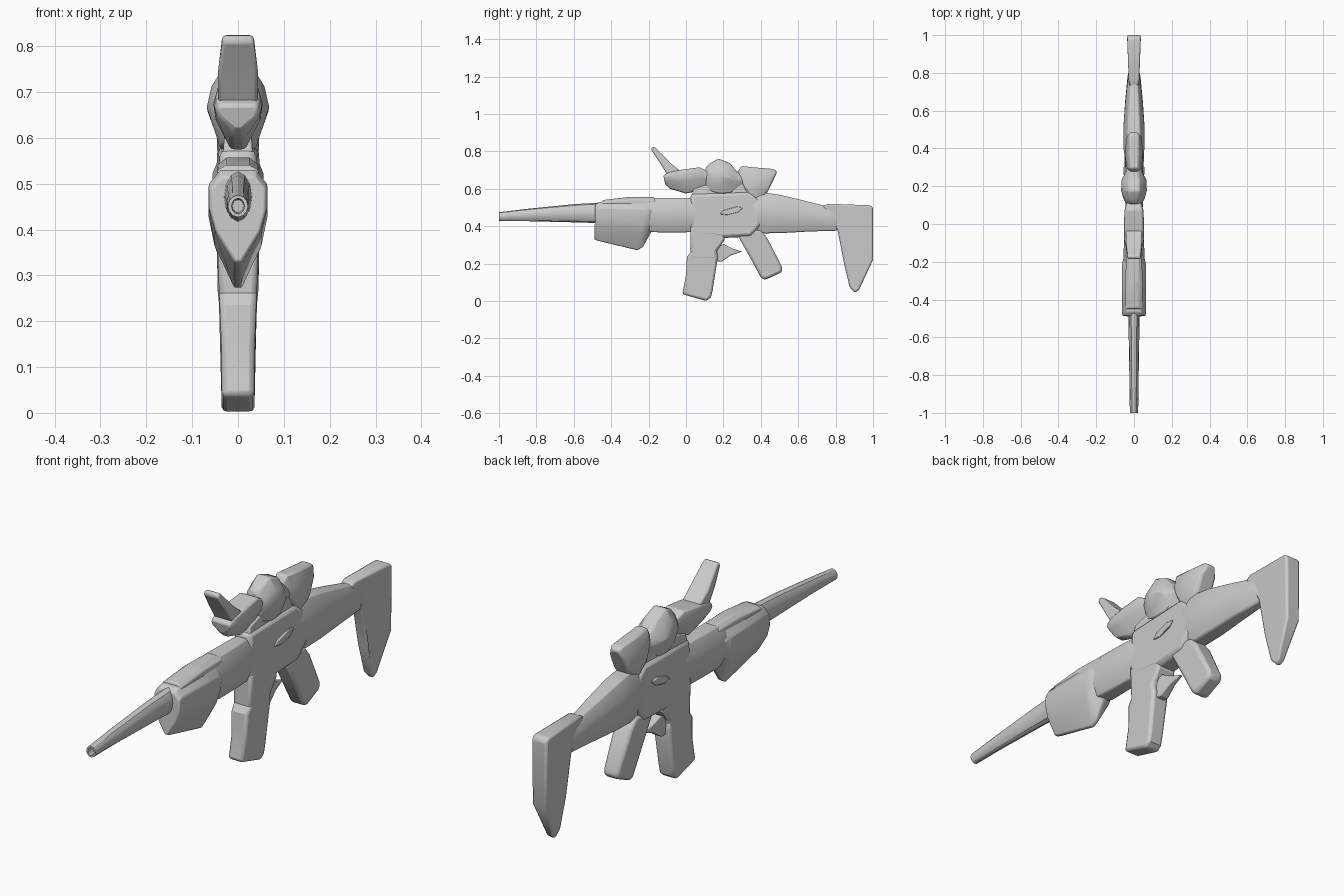
import bpy, bmesh, math


def finish(name, bm, bevel=0):
    bmesh.ops.recalc_face_normals(bm, faces=bm.faces)
    me = bpy.data.meshes.new(name)
    bm.to_mesh(me)
    bm.free()
    ob = bpy.data.objects.new(name, me)
    bpy.context.collection.objects.link(ob)
    if bevel:
        m = ob.modifiers.new("bevel", 'BEVEL')
        m.width = bevel
        m.segments = 2
        m.limit_method = 'ANGLE'
        m.angle_limit = math.radians(35)
    return ob


def slab(name, pts, bevel=0.012):
    """Side profile of (y, z, half width) points, thickened both ways in x."""
    bm = bmesh.new()
    sides = [[bm.verts.new((s * w, y, z)) for y, z, w in pts] for s in (-1, 1)]
    for side in sides:
        bm.faces.new(side)
    n = len(pts)
    for i in range(n):
        j = (i + 1) % n
        bm.faces.new((sides[0][i], sides[0][j], sides[1][j], sides[1][i]))
    return finish(name, bm, bevel)


def loft(name, section, stations, bevel=0):
    """Skin a section along stations (y bottom, y top, z bottom, z top, half width)."""
    half = section
    ring = half + [(-u, v) for u, v in reversed(half) if u > 0]
    bm = bmesh.new()
    rings = [[bm.verts.new((u * w, y0 + (y1 - y0) * v, z0 + (z1 - z0) * v))
              for u, v in ring] for y0, y1, z0, z1, w in stations]
    n = len(ring)
    for a, b in zip(rings, rings[1:]):
        for i in range(n):
            j = (i + 1) % n
            bm.faces.new((a[i], a[j], b[j], b[i]))
    bm.faces.new(rings[0])
    bm.faces.new(rings[-1])
    return finish(name, bm, bevel)


# Half cross-sections: x fraction, height fraction, from bottom to top
ROUND = [(math.sin(math.pi * i / 6), 0.5 - 0.5 * math.cos(math.pi * i / 6)) for i in range(7)]
OCT = [(0.55, 0), (1, 0.28), (1, 0.72), (0.55, 1)]
WEDGE = [(0.12, 0), (0.8, 0.36), (1, 0.6), (1, 0.85), (0.6, 1)]
SCOPE = [(0.3, 0), (0.9, 0.5), (1, 0.78), (0.85, 1)]
GEM = [(0.55, 0), (0.75, 0.22), (1, 0.5), (0.85, 0.74), (0.4, 1)]

# Barrel with an open muzzle
loft("barrel", ROUND, [
    (-0.95, -0.95, 0.437, 0.465, 0.012), (-1, -1, 0.434, 0.468, 0.014),
    (-1, -1, 0.427, 0.475, 0.022), (-0.85, -0.85, 0.427, 0.493, 0.024),
    (-0.6, -0.6, 0.421, 0.518, 0.028), (-0.4, -0.4, 0.415, 0.53, 0.032)])

# Fore-end
loft("front_handguard", WEDGE, [
    (-0.49, -0.485, 0.33, 0.515, 0.06), (-0.47, -0.465, 0.322, 0.53, 0.064),
    (-0.26, -0.21, 0.272, 0.53, 0.064), (-0.23, -0.18, 0.29, 0.52, 0.058),
    (-0.185, -0.16, 0.37, 0.51, 0.045)], 0.005)
loft("top_rail", OCT, [
    (-0.46, -0.445, 0.50, 0.54, 0.045), (-0.30, -0.30, 0.50, 0.557, 0.045),
    (-0.16, -0.17, 0.50, 0.555, 0.042)], 0.004)
loft("rear_handguard", OCT, [
    (-0.24, -0.24, 0.385, 0.548, 0.05), (-0.17, -0.17, 0.368, 0.552, 0.056),
    (-0.02, -0.02, 0.367, 0.552, 0.05), (0.06, 0.06, 0.37, 0.55, 0.042)], 0.005)

# Receiver and side port
slab("receiver", [
    (0.02, 0.40, 0.045), (0.025, 0.575, 0.04), (0.34, 0.585, 0.042),
    (0.385, 0.545, 0.05), (0.425, 0.48, 0.055), (0.395, 0.40, 0.054),
    (0.35, 0.345, 0.048), (0.20, 0.337, 0.048), (0.03, 0.355, 0.045)], 0.018)
slab("side_port", [
    (0.18, 0.465, 0.051), (0.20, 0.485, 0.053), (0.27, 0.505, 0.054),
    (0.305, 0.50, 0.055), (0.28, 0.475, 0.055), (0.22, 0.46, 0.053)], 0.003)

# Magazine, trigger guard and grip
slab("magazine_well", [
    (0.025, 0.22, 0.04), (0.025, 0.40, 0.046), (0.21, 0.40, 0.046),
    (0.205, 0.325, 0.046), (0.165, 0.27, 0.044), (0.165, 0.22, 0.04)])
slab("magazine", [
    (-0.02, 0.037, 0.036), (0.0, 0.14, 0.036), (0.005, 0.235, 0.039),
    (0.03, 0.27, 0.042), (0.165, 0.27, 0.042), (0.17, 0.235, 0.04),
    (0.143, 0.06, 0.036), (0.133, 0.02, 0.036), (0.11, 0.0, 0.036)])
slab("trigger", [
    (0.15, 0.215, 0.022), (0.14, 0.28, 0.024), (0.20, 0.305, 0.022),
    (0.25, 0.28, 0.014), (0.30, 0.265, 0.006), (0.24, 0.245, 0.014),
    (0.19, 0.21, 0.02)], 0.004)
slab("pistol_grip", [
    (0.26, 0.38, 0.042), (0.40, 0.38, 0.044), (0.435, 0.335, 0.042),
    (0.512, 0.185, 0.037), (0.515, 0.155, 0.035), (0.42, 0.112, 0.035),
    (0.40, 0.127, 0.036), (0.33, 0.255, 0.039)], 0.014)

# Shoulder stock
loft("stock_arm", OCT, [
    (0.33, 0.33, 0.375, 0.56, 0.046), (0.42, 0.40, 0.362, 0.583, 0.056),
    (0.52, 0.50, 0.364, 0.568, 0.056), (0.66, 0.62, 0.372, 0.54, 0.047),
    (0.80, 0.74, 0.376, 0.51, 0.034), (0.84, 0.79, 0.395, 0.50, 0.024)], 0.006)
slab("butt_plate", [
    (0.73, 0.508, 0.026), (0.76, 0.52, 0.03), (0.985, 0.512, 0.037),
    (1.0, 0.50, 0.036), (1.0, 0.22, 0.034), (0.925, 0.06, 0.018),
    (0.903, 0.043, 0.012), (0.875, 0.075, 0.018), (0.845, 0.20, 0.024),
    (0.81, 0.38, 0.026)], 0.01)

# Sight: mount, front tube, raised lens cover, turret and eyepiece
slab("sight_mount", [
    (0.03, 0.55, 0.034), (0.04, 0.60, 0.03), (0.14, 0.63, 0.03),
    (0.33, 0.63, 0.03), (0.42, 0.56, 0.034), (0.40, 0.53, 0.036)], 0.006)
loft("sight_front", SCOPE, [
    (-0.11, -0.122, 0.623, 0.672, 0.046), (-0.085, -0.09, 0.60, 0.69, 0.052),
    (0.0, -0.02, 0.575, 0.703, 0.054), (0.07, 0.075, 0.59, 0.715, 0.05),
    (0.12, 0.12, 0.61, 0.69, 0.038), (0.16, 0.16, 0.62, 0.68, 0.03)], 0.008)
slab("lens_cover", [
    (-0.187, 0.81, 0.036), (-0.18, 0.825, 0.032), (-0.165, 0.823, 0.034),
    (-0.085, 0.74, 0.043), (-0.03, 0.695, 0.043), (-0.10, 0.675, 0.043),
    (-0.14, 0.74, 0.044)], 0.008)
loft("sight_turret", GEM, [
    (0.105, 0.105, 0.60, 0.715, 0.038), (0.13, 0.13, 0.585, 0.738, 0.055),
    (0.18, 0.175, 0.573, 0.761, 0.068), (0.23, 0.235, 0.575, 0.738, 0.066),
    (0.265, 0.27, 0.59, 0.695, 0.048), (0.31, 0.31, 0.61, 0.68, 0.036)], 0.008)
loft("sight_eyepiece", OCT, [
    (0.325, 0.275, 0.575, 0.69, 0.034), (0.34, 0.295, 0.54, 0.722, 0.042),
    (0.37, 0.37, 0.52, 0.714, 0.046), (0.41, 0.47, 0.54, 0.706, 0.042),
    (0.425, 0.488, 0.56, 0.69, 0.034)], 0.008)

# Smooth the soft transitions, keep the hard edges
for ob in bpy.context.collection.objects:
    ob.select_set(True)
    bpy.context.view_layer.objects.active = ob
bpy.ops.object.shade_smooth_by_angle(angle=math.radians(30))
